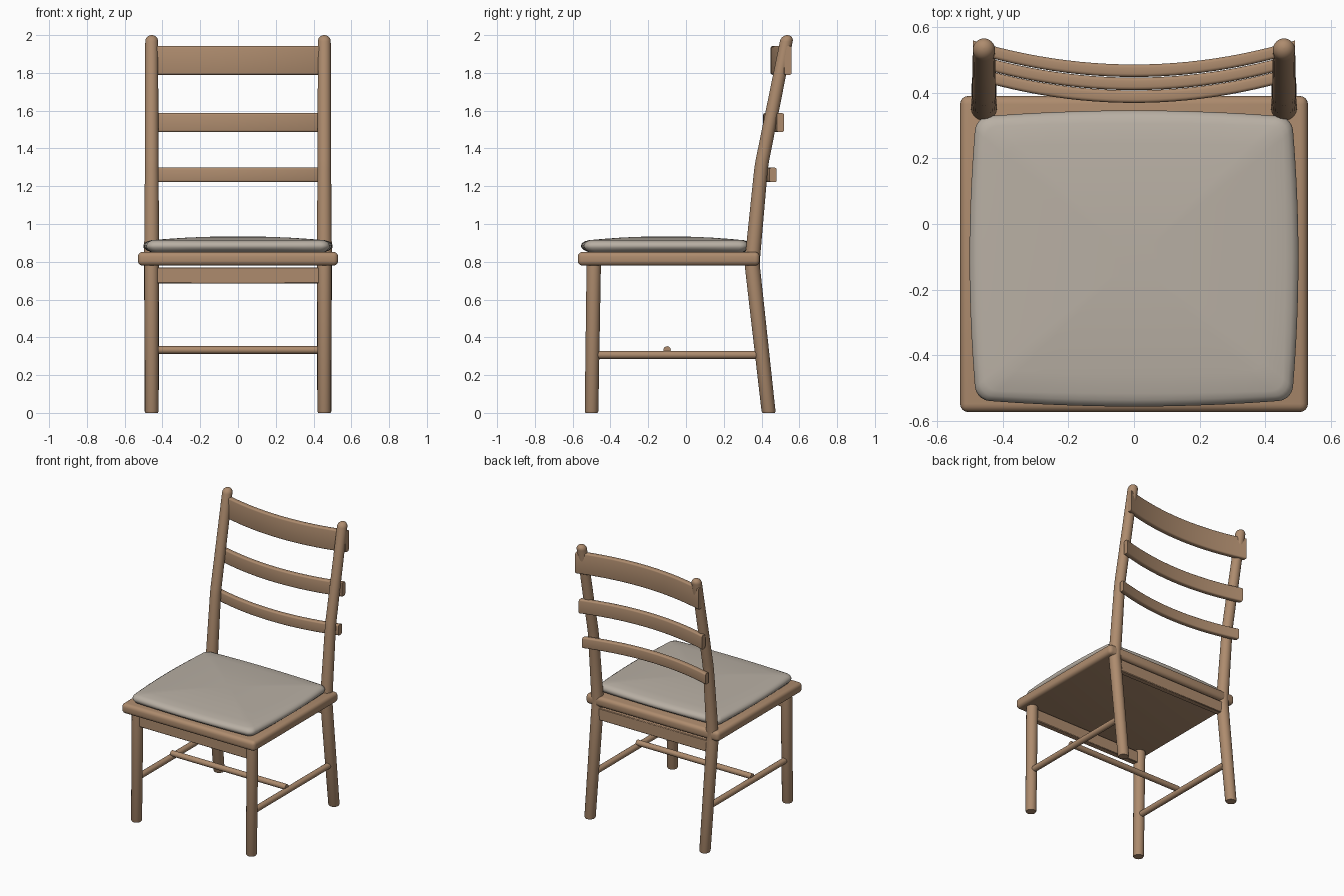
import bpy, bmesh, math
from mathutils import Vector

if "Cube" in bpy.data.objects:
    bpy.data.objects.remove(bpy.data.objects["Cube"])


def material(name, color):
    m = bpy.data.materials.new(name)
    m.diffuse_color = (*color, 1)
    m.use_nodes = True
    m.node_tree.nodes["Principled BSDF"].inputs["Base Color"].default_value = m.diffuse_color
    return m


WOOD = material("oak wood", (0.42, 0.26, 0.155))
FABRIC = material("grey fabric", (0.48, 0.43, 0.37))


def finish(name, bm, mat, angle=40):
    bmesh.ops.recalc_face_normals(bm, faces=bm.faces)
    me = bpy.data.meshes.new(name)
    bm.to_mesh(me)
    bm.free()
    ob = bpy.data.objects.new(name, me)
    bpy.context.collection.objects.link(ob)
    me.materials.append(mat)
    bpy.ops.object.select_all(action='DESELECT')
    ob.select_set(True)
    bpy.context.view_layer.objects.active = ob
    bpy.ops.object.shade_smooth_by_angle(angle=math.radians(angle))
    return ob


def loft(name, rings, mat, angle=40):
    """Skin closed rings of points and cap both ends."""
    bm = bmesh.new()
    loops = [[bm.verts.new(p) for p in ring] for ring in rings]
    for a, b in zip(loops, loops[1:]):
        for i in range(len(a)):
            j = (i + 1) % len(a)
            bm.faces.new((a[i], a[j], b[j], b[i]))
    bm.faces.new(loops[0])
    bm.faces.new(loops[-1])
    return finish(name, bm, mat, angle)


def post(name, x, stations, sides=24):
    """Round upright through (y, z, radius) stations."""
    rings = []
    for y, z, r in stations:
        rings.append([(x + r * math.cos(math.tau * i / sides),
                       y + r * math.sin(math.tau * i / sides), z)
                      for i in range(sides)])
    return loft(name, rings, WOOD)


def rod(name, start, end, r):
    a, b = Vector(start), Vector(end)
    rot = (b - a).to_track_quat('Z', 'Y')
    rings = [[p + rot @ Vector((r * math.cos(math.tau * i / 16),
                                r * math.sin(math.tau * i / 16), 0))
              for i in range(16)] for p in (a, b)]
    return loft(name, rings, WOOD)


def block(name, lo, hi, bevel, segments):
    bm = bmesh.new()
    bmesh.ops.create_cube(bm, size=1)
    for v in bm.verts:
        v.co = [(l + h) / 2 + c * (h - l) for l, h, c in zip(lo, hi, v.co)]
    bmesh.ops.bevel(bm, geom=bm.edges[:], offset=bevel, segments=segments,
                    profile=0.5, affect='EDGES')
    return finish(name, bm, WOOD)


# Seat board with rounded rim
block("seat", (-0.53, -0.573, 0.78), (0.53, 0.39, 0.852), 0.025, 4)

# Aprons under the front and back of the seat
for name, y in (("front_apron", -0.49), ("back_apron", 0.36)):
    block(name, (-0.45, y - 0.02, 0.685), (0.45, y + 0.02, 0.77), 0.004, 1)

# Legs, back posts and side stretchers
dome = [(0.531 + 0.006 * math.sin(t), 1.967 + 0.033 * math.sin(t),
         0.033 * math.cos(t) + 0.001)
        for t in (math.radians(15 * k) for k in range(7))]
for side, x in (("left", -0.457), ("right", 0.457)):
    post(side + "_front_leg", x, [(-0.5, 0, 0.032), (-0.5, 0.008, 0.036),
                                  (-0.488, 0.81, 0.038)])
    post(side + "_back_post", x, [(0.438, 0, 0.033), (0.437, 0.008, 0.037),
                                  (0.352, 0.77, 0.04), (0.353, 0.83, 0.04),
                                  (0.397, 1.29, 0.036), (0.405, 1.34, 0.036)]
         + dome)
    rod(side + "_stretcher", (x, -0.495, 0.307), (x, 0.404, 0.307), 0.021)

# Cross stretcher joining the side stretchers
rod("cross_stretcher", (-0.457, -0.1, 0.333), (0.457, -0.1, 0.333), 0.02)


# Curved back slats with softened edges
def slat(name, y_mid, z0, z1, half=0.49, thick=0.038, sag=0.073, b=0.01):
    zm, h, t = (z0 + z1) / 2, (z1 - z0) / 2, thick / 2
    section = []
    for sy, sz, start in ((1, 1, 0), (-1, 1, 90), (-1, -1, 180), (1, -1, 270)):
        for k in range(4):
            a = math.radians(start + 30 * k)
            section.append((sy * (t - b) + b * math.cos(a),
                            sz * (h - b) + b * math.sin(a)))
    rings = []
    for i in range(25):
        u = -1 + i / 12
        rings.append([(u * half, y_mid + t + sag * u * u + dy, zm + dz)
                      for dy, dz in section])
    return loft(name, rings, WOOD)


slat("top_slat", 0.448, 1.79, 1.942)
slat("middle_slat", 0.408, 1.487, 1.587)
slat("lower_slat", 0.369, 1.222, 1.298)


# Cushion: bulging rounded rectangle, lofted up to a low dome
def cushion_ring(inset, z, scale=1.0, bulge=0.02):
    hx, hy, r = 0.481, 0.431, 0.04
    pts = []
    corners = ((1, 1), (-1, 1), (-1, -1), (1, -1))
    for c, (sx, sy) in enumerate(corners):
        arc = [(sx * (hx - r) + r * math.cos(math.radians(90 * c + 18 * k)),
                sy * (hy - r) + r * math.sin(math.radians(90 * c + 18 * k)))
               for k in range(6)]
        nx, ny = corners[(c + 1) % 4]
        end = (nx * (hx - r) + r * math.cos(math.radians(90 * c + 90)),
               ny * (hy - r) + r * math.sin(math.radians(90 * c + 90)))
        last = arc[-1]
        arc += [(last[0] + (end[0] - last[0]) * k / 10,
                 last[1] + (end[1] - last[1]) * k / 10) for k in range(1, 10)]
        pts += arc
    ring = []
    for x, y in pts:
        u, v = x / hx, y / hy
        px = x * (1 - inset / hx) + bulge * u * (1 - v * v)
        py = y * (1 - inset / hy) + bulge * v * (1 - u * u)
        ring.append((px * scale, -0.105 + py * scale, z))
    return ring


loft("cushion", [
    cushion_ring(0.026, 0.85, bulge=0.004),
    cushion_ring(0.011, 0.86, bulge=0.012),
    cushion_ring(0.002, 0.874),
    cushion_ring(0.0, 0.885),
    cushion_ring(0.004, 0.898),
    cushion_ring(0.014, 0.908, bulge=0.014),
    cushion_ring(0.028, 0.914, bulge=0.008),
    cushion_ring(0.028, 0.920, 0.85, 0.008),
    cushion_ring(0.028, 0.927, 0.62, 0.008),
    cushion_ring(0.028, 0.932, 0.38, 0.008),
    cushion_ring(0.028, 0.934, 0.15, 0.008),
], FABRIC, 60)
